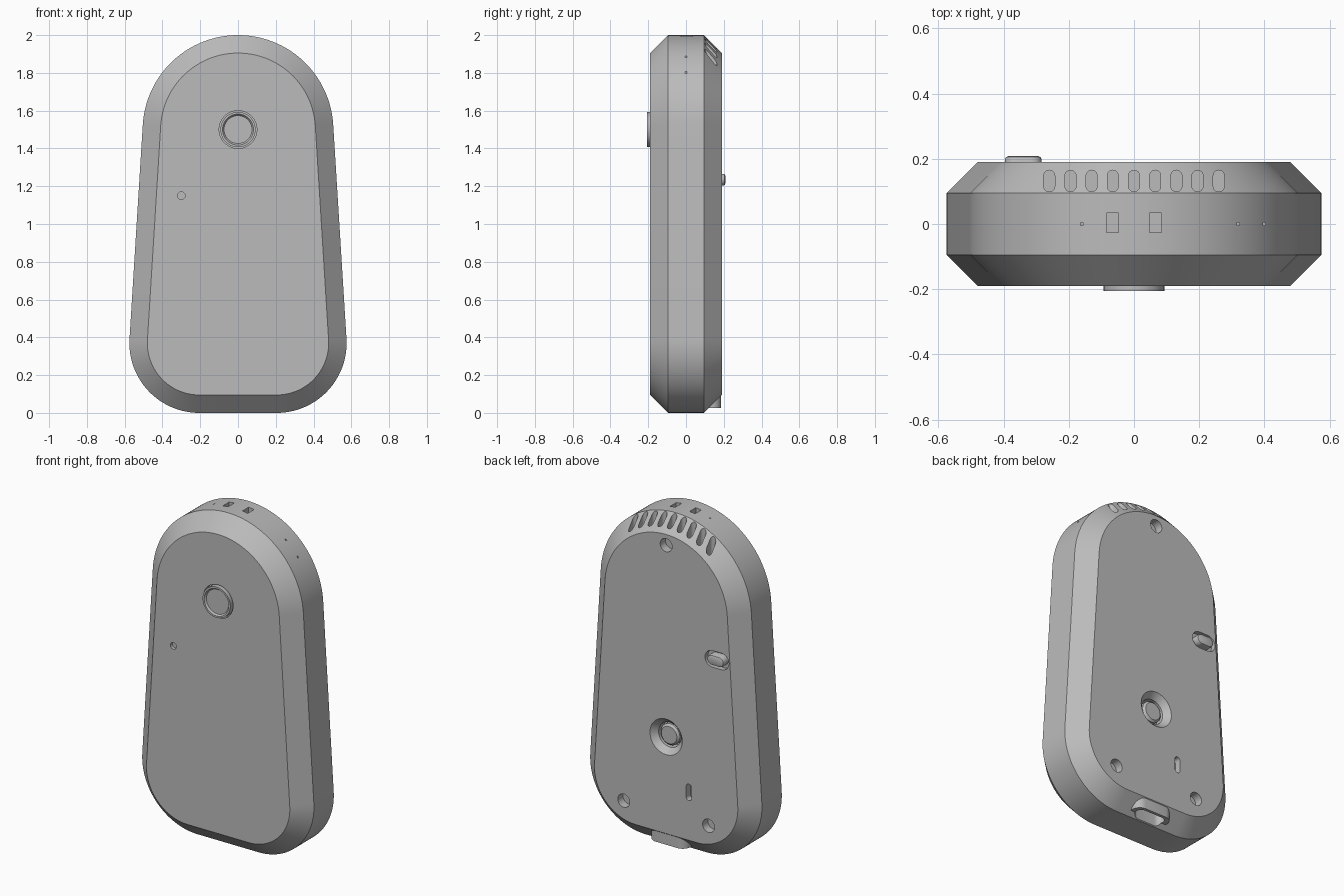
import bpy, bmesh, math
from math import cos, sin, pi, radians, sqrt

cube = bpy.data.objects.get("Cube")
if cube:
    bpy.data.objects.remove(cube)

grey = bpy.data.materials.new("mid grey")
grey.use_nodes = True
COLOR = (0.5, 0.5, 0.5, 1)
grey.diffuse_color = COLOR
grey.node_tree.nodes["Principled BSDF"].inputs["Base Color"].default_value = COLOR


def arc(cx, cy, r, a0, a1, n):
    return [(cx + r * cos(radians(a0 + (a1 - a0) * i / n)),
             cy + r * sin(radians(a0 + (a1 - a0) * i / n))) for i in range(n + 1)]


def capsule(cx, cy, hw, hh, n=12):
    """Rounded slot outline; a circle when hw equals hh."""
    r = min(hw, hh)
    if hw == hh:
        return arc(cx, cy, r, 0, 360, 48)[:-1]
    if hw > hh:
        d = hw - r
        return arc(cx + d, cy, r, -90, 90, n) + arc(cx - d, cy, r, 90, 270, n)
    d = hh - r
    return arc(cx, cy + d, r, 0, 180, n) + arc(cx, cy - d, r, 180, 360, n)


def box(cx, cy, hw, hh):
    return [(cx + hw, cy + hh), (cx - hw, cy + hh), (cx - hw, cy - hh), (cx + hw, cy - hh)]


def loft(bm, axis, sections):
    """Skin outlines placed at depths along y or z and cap both ends."""
    rings = []
    for depth, pts in sections:
        rings.append([bm.verts.new((a, depth, b) if axis == "y" else (a, b, depth))
                      for a, b in pts])
    n = len(rings[0])
    for r0, r1 in zip(rings, rings[1:]):
        for i in range(n):
            j = (i + 1) % n
            bm.faces.new((r0[i], r0[j], r1[j], r1[i]))
    bm.faces.new(rings[0])
    bm.faces.new(rings[-1])


def make(name, lofts):
    bm = bmesh.new()
    for axis, sections in lofts:
        loft(bm, axis, sections)
    bmesh.ops.recalc_face_normals(bm, faces=bm.faces)
    me = bpy.data.meshes.new(name)
    bm.to_mesh(me)
    bm.free()
    me.materials.append(grey)
    ob = bpy.data.objects.new(name, me)
    bpy.context.collection.objects.link(ob)
    return ob


def boolean(target, tool, operation):
    mod = target.modifiers.new("cut", "BOOLEAN")
    mod.object, mod.operation, mod.solver = tool, operation, "EXACT"
    bpy.context.view_layer.objects.active = target
    bpy.ops.object.modifier_apply(modifier=mod.name)
    bpy.data.objects.remove(tool)


# Tapered shell with a round top and rounded lower corners
TOP_Z, TOP_R, LOW_X, LOW_R, TILT = 1.495, 0.505, 0.205, 0.37, 3.5


def shell(inset):
    top = arc(0, TOP_Z, TOP_R - inset, TILT, 180 - TILT, 64)
    left = arc(-LOW_X, LOW_R, LOW_R - inset, 180 - TILT, 270, 28)
    right = arc(LOW_X, LOW_R, LOW_R - inset, 270, 360 + TILT, 28)
    return top + left + right


BACK, EDGE = 0.19, 0.095
body = make("body", [("y", [(-BACK, shell(EDGE)), (-EDGE, shell(0)),
                            (EDGE, shell(0)), (BACK, shell(EDGE))])])

# Charging port housing under the back edge
port = make("port", [("z", [(0.025, capsule(0, 0.134, 0.125, 0.052)),
                            (0.2, capsule(0, 0.134, 0.125, 0.052))])])
boolean(body, port, "UNION")

cuts = []


def back_hole(x, z, hw, hh, depth):
    cuts.append(("y", [(BACK - depth, capsule(x, z, hw, hh)), (BACK + 0.05, capsule(x, z, hw, hh))]))


# Port opening
cuts.append(("z", [(-0.05, capsule(0, 0.134, 0.095, 0.034)), (0.1, capsule(0, 0.134, 0.095, 0.034))]))
# Screw holes, reset slot and switch slot
for x, z in ((0, 1.84), (0.284, 0.218), (-0.284, 0.218)):
    back_hole(x, z, 0.04, 0.04, 0.05)
back_hole(-0.152, 0.385, 0.018, 0.05, 0.04)
back_hole(-0.34, 1.235, 0.08, 0.05, 0.03)
# Conical recess around the rear knob
KNOB_Z = 0.68
cuts.append(("y", [(BACK - 0.08, capsule(0, KNOB_Z, 0.075, 0.075)),
                   (BACK - 0.035, capsule(0, KNOB_Z, 0.075, 0.075)),
                   (BACK, capsule(0, KNOB_Z, 0.108, 0.108)),
                   (BACK + 0.02, capsule(0, KNOB_Z, 0.108, 0.108))]))
# Front button well and indicator hole
cuts.append(("y", [(-0.3, capsule(0, 1.5, 0.1, 0.1)), (-0.16, capsule(0, 1.5, 0.1, 0.1))]))
cuts.append(("y", [(-0.3, capsule(-0.3, 1.15, 0.02, 0.02)), (-0.17, capsule(-0.3, 1.15, 0.02, 0.02))]))
# Row of vents along the top rear bevel
for i in range(-4, 5):
    x = i * 0.065
    floor = TOP_Z + sqrt((TOP_R - 0.07) ** 2 - x * x) - 0.04
    slot = capsule(x, 0.132, 0.017, 0.033)
    cuts.append(("z", [(floor, slot), (2.1, slot)]))
# Strap holes in the crown
for x in (-0.066, 0.066):
    cuts.append(("z", [(1.88, box(x, 0.004, 0.018, 0.03)), (2.1, box(x, 0.004, 0.018, 0.03))]))
# Pin holes on the shoulders
for x in (0.32, 0.4, -0.16):
    z = TOP_Z + sqrt(TOP_R ** 2 - x * x)
    cuts.append(("z", [(z - 0.03, box(x, 0, 0.004, 0.004)), (2.1, box(x, 0, 0.004, 0.004))]))
boolean(body, make("cutter", cuts), "DIFFERENCE")


def disc(r, cx=0, cz=1.5):
    return capsule(cx, cz, r, r)


# Front button with a raised rim and a dished centre
front_button = make("front_button", [("y", [(-0.15, disc(0.093)), (-0.206, disc(0.093)),
                                            (-0.206, disc(0.082)), (-0.196, disc(0.074))])])
# Rear knob sunk in its recess
rear_knob = make("rear_knob", [("y", [(0.1, disc(0.064, 0, KNOB_Z)), (0.15, disc(0.064, 0, KNOB_Z)),
                                      (0.162, disc(0.052, 0, KNOB_Z))])])
# Slide switch with a softened edge
slide_switch = make("slide_switch", [("y", [(0.15, capsule(-0.34, 1.235, 0.056, 0.031)),
                                            (0.199, capsule(-0.34, 1.235, 0.056, 0.031)),
                                            (0.205, capsule(-0.34, 1.235, 0.053, 0.028)),
                                            (0.208, capsule(-0.34, 1.235, 0.046, 0.021))])])

bpy.ops.object.select_all(action="DESELECT")
for ob in (body, front_button, rear_knob, slide_switch):
    ob.select_set(True)
bpy.context.view_layer.objects.active = body
bpy.ops.object.shade_smooth_by_angle(angle=radians(30))
